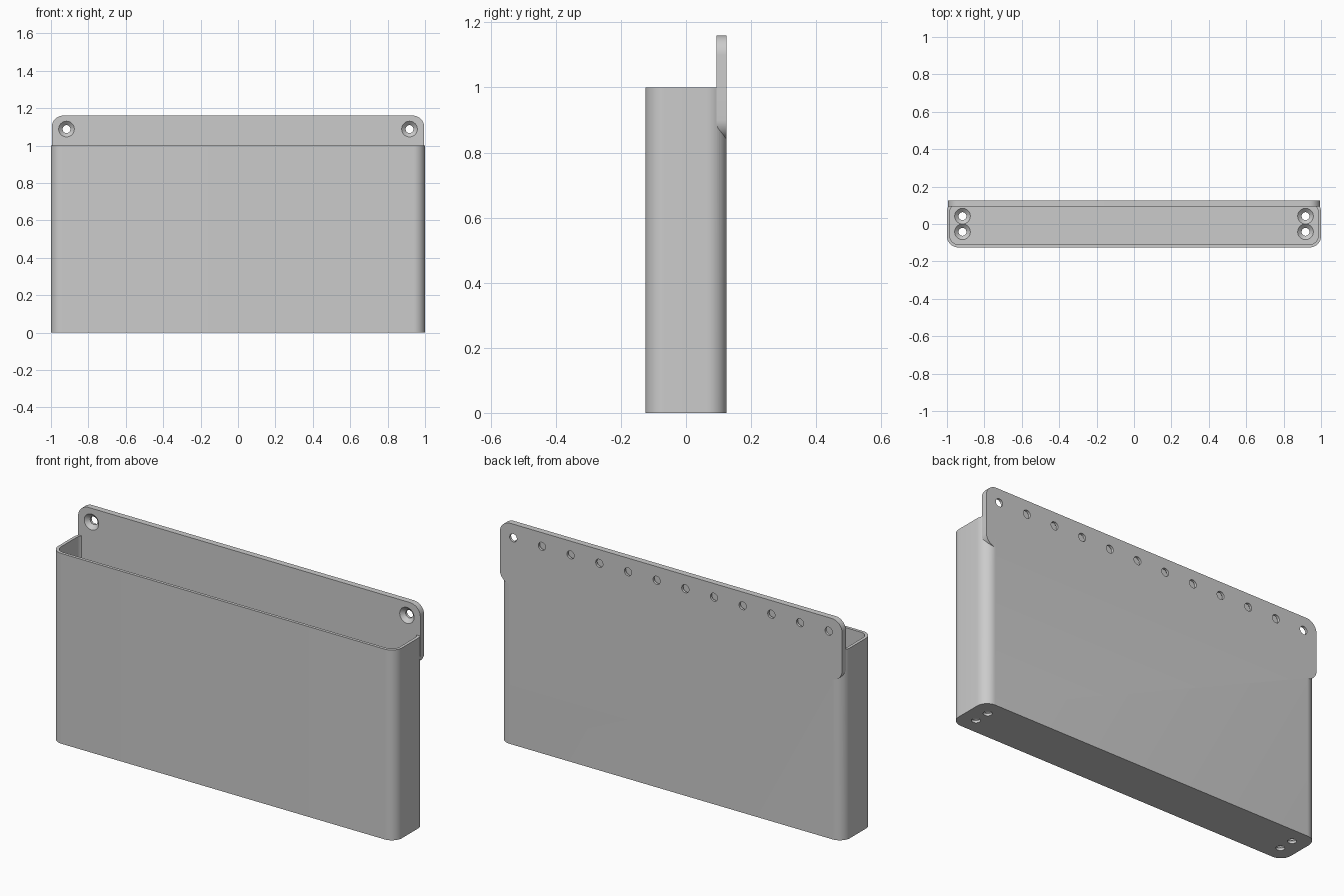
import bpy, bmesh, math
from mathutils import Matrix, Vector

old = bpy.data.objects.get("Cube")
if old:
    bpy.data.objects.remove(old, do_unlink=True)

grey = bpy.data.materials.new("light grey plastic")
grey.use_nodes = True
colour = (0.6, 0.6, 0.6, 1)
grey.diffuse_color = colour
grey.node_tree.nodes["Principled BSDF"].inputs["Base Color"].default_value = colour

HALF_X, HALF_Y, WALL, RADIUS = 1.0, 0.125, 0.016, 0.06
PLATE = 0.032


def make_object(name, bm):
    bmesh.ops.recalc_face_normals(bm, faces=bm.faces)
    mesh = bpy.data.meshes.new(name)
    bm.to_mesh(mesh)
    bm.free()
    mesh.materials.append(grey)
    obj = bpy.data.objects.new(name, mesh)
    bpy.context.collection.objects.link(obj)
    return obj


def rounded_block(name, low, high, axis, radius):
    """Block whose four edges along one axis are rounded."""
    low, high = Vector(low), Vector(high)
    bm = bmesh.new()
    bmesh.ops.create_cube(bm, size=1)
    bmesh.ops.scale(bm, vec=high - low, verts=bm.verts)
    bmesh.ops.translate(bm, vec=(low + high) / 2, verts=bm.verts)
    edges = [e for e in bm.edges
             if abs(e.verts[0].co[axis] - e.verts[1].co[axis]) > 0.001]
    bmesh.ops.bevel(bm, geom=edges, offset=radius, segments=12,
                    profile=0.5, affect='EDGES')
    return make_object(name, bm)


def screw_holes(name, places, rotation, thickness):
    """Countersunk cutters: local z = 0 is the wide mouth, -z goes through."""
    profile = [(0.042, 0.02), (0.042, 0), (0.021, -0.6 * thickness),
               (0.021, -thickness - 0.02)]
    sides = 32
    bm = bmesh.new()
    for place in places:
        matrix = Matrix.Translation(place) @ rotation
        rings = []
        for r, z in profile:
            rings.append([bm.verts.new(matrix @ Vector((
                r * math.cos(math.tau * i / sides),
                r * math.sin(math.tau * i / sides), z))) for i in range(sides)])
        for a, b in zip(rings, rings[1:]):
            for i in range(sides):
                j = (i + 1) % sides
                bm.faces.new((a[i], a[j], b[j], b[i]))
        bm.faces.new(rings[0])
        bm.faces.new(rings[-1])
    return make_object(name, bm)


def combine(target, tool, operation):
    mod = target.modifiers.new(operation.lower(), 'BOOLEAN')
    mod.operation = operation
    mod.solver = 'EXACT'
    mod.object = tool
    bpy.context.view_layer.objects.active = target
    bpy.ops.object.modifier_apply(modifier=mod.name)
    bpy.data.objects.remove(tool, do_unlink=True)


# Open-topped bin
bin_body = rounded_block("wall_bin", (-HALF_X, -HALF_Y, 0),
                         (HALF_X, HALF_Y, 1), 2, RADIUS)
cavity = rounded_block("cavity", (WALL - HALF_X, WALL - HALF_Y, PLATE),
                       (HALF_X - WALL, HALF_Y - WALL, 1.2), 2, RADIUS - WALL)
combine(bin_body, cavity, 'DIFFERENCE')

# Mounting plate along the back
plate = rounded_block("mounting_plate", (-0.995, HALF_Y - PLATE, 0.84),
                      (0.995, HALF_Y, 1.16), 1, RADIUS)
combine(bin_body, plate, 'UNION')

# Row of screw holes in the plate
row = [Vector((-0.917 + i * 1.834 / 11, HALF_Y - PLATE, 1.088)) for i in range(12)]
combine(bin_body, screw_holes("plate_holes", row,
                              Matrix.Rotation(math.pi / 2, 4, 'X'), PLATE),
        'DIFFERENCE')

# Pairs of screw holes in the floor
floor = [Vector((x, y, PLATE)) for x in (-0.917, 0.917) for y in (-0.042, 0.042)]
combine(bin_body, screw_holes("floor_holes", floor, Matrix.Identity(4), PLATE),
        'DIFFERENCE')

bpy.ops.object.select_all(action='DESELECT')
bin_body.select_set(True)
bpy.context.view_layer.objects.active = bin_body
bpy.ops.object.shade_smooth_by_angle(angle=math.radians(30))
